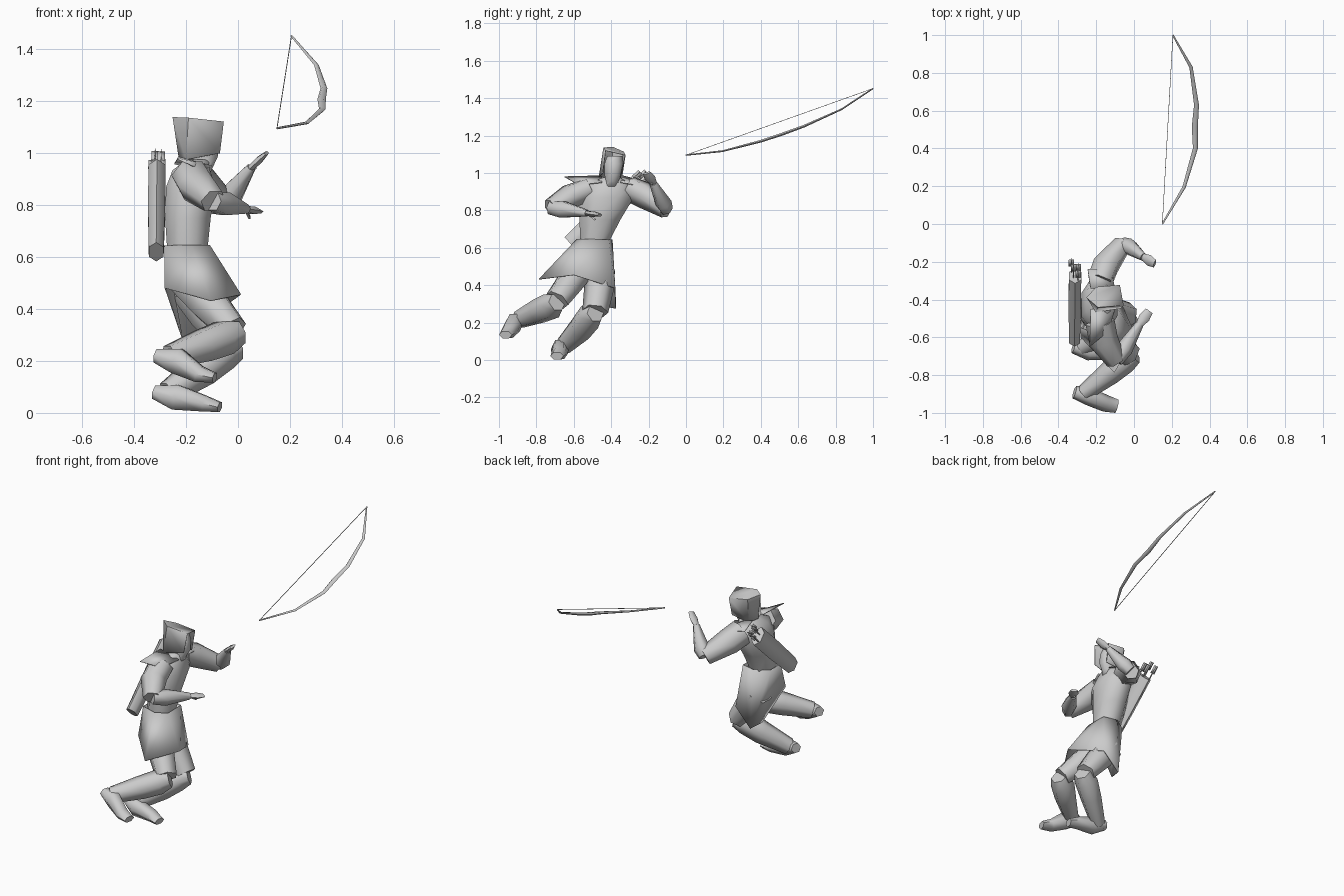
import bpy, bmesh, math
from mathutils import Vector

if "Cube" in bpy.data.objects:
    bpy.data.objects.remove(bpy.data.objects["Cube"])


def finish(name, bm, angle=70, thick=0.0):
    bmesh.ops.recalc_face_normals(bm, faces=bm.faces)
    me = bpy.data.meshes.new(name)
    bm.to_mesh(me)
    bm.free()
    ob = bpy.data.objects.new(name, me)
    bpy.context.collection.objects.link(ob)
    if thick:
        m = ob.modifiers.new("thickness", 'SOLIDIFY')
        m.thickness = thick
        m.offset = 0
    bpy.ops.object.select_all(action='DESELECT')
    bpy.context.view_layer.objects.active = ob
    ob.select_set(True)
    bpy.ops.object.shade_smooth_by_angle(angle=math.radians(angle))
    return ob


def skin(name, rings, caps=True, thick=0.0):
    """Loft through rings that all have the same point count."""
    bm = bmesh.new()
    vs = [[bm.verts.new(p) for p in r] for r in rings]
    n = len(vs[0])
    for a, b in zip(vs, vs[1:]):
        for i in range(n):
            j = (i + 1) % n
            bm.faces.new((a[i], a[j], b[j], b[i]))
    if caps:
        bm.faces.new(vs[0])
        bm.faces.new(vs[-1])
    return finish(name, bm, thick=thick)


def tube(name, path, ref=(0, 0, 1), sides=6):
    """path: (x, y, z, radius along ref, radius across)."""
    pts = [Vector(p[:3]) for p in path]
    rings = []
    for k, p in enumerate(path):
        d0 = (pts[k] - pts[max(k - 1, 0)]).normalized()
        d1 = (pts[min(k + 1, len(pts) - 1)] - pts[k]).normalized()
        t = (d0 + d1).normalized()
        r = Vector(ref)
        u = (r - t * r.dot(t)).normalized()
        v = t.cross(u)
        rings.append([pts[k] + u * p[3] * math.cos(a) + v * p[4] * math.sin(a)
                      for a in (2 * math.pi * (i + .5) / sides for i in range(sides))])
    return skin(name, rings)


def body(name, levels, sides=8):
    """Horizontal rings: (x, y, z, half x, half y)."""
    return skin(name, [[(x + hx * math.cos(a), y + hy * math.sin(a), z)
                        for a in (2 * math.pi * (i + .5) / sides for i in range(sides))]
                       for x, y, z, hx, hy in levels])


def panel(name, points, faces, thick=0.005):
    bm = bmesh.new()
    vs = [bm.verts.new(p) for p in points]
    for f in faces:
        bm.faces.new([vs[i] for i in f])
    return finish(name, bm, 50, thick)


# torso
body("torso", [(-.195, -.50, .52, .06, .065), (-.195, -.487, .64, .085, .086),
               (-.193, -.46, .75, .095, .118), (-.182, -.425, .87, .103, .158),
               (-.18, -.41, .935, .078, .138), (-.155, -.40, .975, .045, .05)])

# tunic skirt: flared front, side corner blown outwards, long tail at the back
waist = [(-.113, -.415, .645), (-.11, -.55, .645), (-.18, -.583, .645),
         (-.28, -.55, .645), (-.283, -.45, .645), (-.2, -.395, .645)]
hem = [(-.085, -.38, .385), (.01, -.60, .455), (-.105, -.785, .432),
       (-.28, -.60, .48), (-.215, -.46, .29), (-.19, -.375, .275)]
skin("tunic_skirt", [waist, hem], caps=False, thick=.005)

# shoulder cape flaps
panel("right_shoulder_flap", [(-.10, -.45, .95), (-.23, -.45, .985), (-.235, -.65, .98), (-.14, -.57, .935)],
      [(0, 1, 2), (0, 2, 3)])
panel("left_shoulder_flap", [(-.10, -.35, .95), (-.23, -.34, .985), (-.245, -.24, .96), (-.12, -.24, .93)],
      [(0, 1, 2), (0, 2, 3)])

# head and neck
body("head", [(-.15, -.40, .92, .045, .05), (-.125, -.395, .955, .035, .035),
              (-.13, -.39, .99, .058, .05), (-.135, -.385, 1.05, .065, .055),
              (-.14, -.38, 1.09, .055, .045)])

# hood: open at the face, flaring to a flat crown
panel("hood", [(-.07, -.445, 1.00), (-.20, -.465, .975), (-.225, -.40, .975), (-.20, -.345, .965), (-.08, -.35, .98),
               (-.055, -.43, 1.12), (-.19, -.44, 1.135), (-.25, -.39, 1.138), (-.20, -.335, 1.113), (-.075, -.325, 1.095)],
      [(0, 1, 6, 5), (1, 2, 7, 6), (2, 3, 8, 7), (3, 4, 9, 8), (5, 6, 7, 8, 9)])

# arms: upper arm with wide sleeve, narrow forearm, flat hand
arms = {
    "right": [(-.18, -.52, .915), (-.16, -.62, .875), (-.095, -.725, .815), (-.05, -.66, .805), (.03, -.53, .785), (.08, -.46, .775)],
    "left": [(-.18, -.30, .915), (-.15, -.22, .88), (-.06, -.105, .805), (-.025, -.12, .84), (.05, -.175, .945), (.11, -.21, 1.0)],
}
for side, p in arms.items():
    up = (0, 0, 1) if side == "right" else (-1, 0, 1)
    tube(side + "_upper_arm", [p[0] + (.065, .078), p[1] + (.07, .078), p[2] + (.048, .055)], up)
    tube(side + "_forearm", [p[2] + (.04, .036), p[3] + (.05, .045), p[4] + (.02, .022)], up)
    tube(side + "_hand", [p[4] + (.014, .02), tuple((a + b) / 2 for a, b in zip(p[4], p[5])) + (.016, .03),
                          p[5] + (.008, .022)], up)
    base = Vector(p[4])
    tip = base + (Vector(p[5]) - base) * .5 + Vector((-.01, .01, -.03))
    tube(side + "_thumb", [tuple(base) + (.009, .009), tuple(tip) + (.006, .006)], (1, 0, 0), 4)

# bent legs: hip, mid thigh, knee, calf, heel, toe
legs = {
    "right": [(-.19, -.545, .51), (-.11, -.615, .42), (-.02, -.69, .32), (-.13, -.79, .26), (-.265, -.895, .215), (-.09, -.965, .135)],
    "left": [(-.19, -.46, .48), (-.12, -.465, .38), (-.03, -.485, .26), (-.14, -.565, .165), (-.27, -.655, .075), (-.07, -.69, .022)],
}
for side, (hip, mid, knee, calf, heel, toe) in legs.items():
    tube(side + "_thigh", [hip + (.085, .08), mid + (.08, .08), knee + (.06, .07)], (1, 0, 1))
    tube(side + "_boot_shaft", [(knee[0] + .025, knee[1], knee[2] - .01, .05, .05),
                                (knee[0] - .03, knee[1] - .03, knee[2] - .03, .074, .072),
                                calf + (.07, .064), heel + (.05, .044)])
    tube(side + "_boot_foot", [(heel[0] - .05, heel[1] + .005, heel[2] + .005, .03, .035),
                               (heel[0] + .03, heel[1] - .02, heel[2] - .015, .056, .047),
                               (toe[0] - .06, toe[1] + .015, toe[2] + .014, .036, .045),
                               toe + (.022, .036)])

# quiver across the back, with arrows
q0, q1 = Vector((-.315, -.615, .62)), Vector((-.312, -.275, .935))
tube("quiver", [tuple(q0) + (.033, .05), tuple(q0.lerp(q1, .5)) + (.038, .058), tuple(q1) + (.038, .058)], (1, 0, 0))
d = (q1 - q0).normalized()
side_dir = Vector((1, 0, 0)).cross(d)
for i, (dx, ds, length) in enumerate([(-.02, -.03, .09), (.018, -.012, .075), (-.008, .012, .095), (.016, .032, .07)]):
    a = q1 + Vector((dx, 0, 0)) + side_dir * ds - d * .05
    b = a + d * (length + .05)
    tube("arrow_shaft_%d" % i, [tuple(a) + (.004, .004), tuple(b) + (.004, .004)], (1, 0, 0), 4)
    for k, w in enumerate((Vector((1, 0, 0)), side_dir)):
        panel("arrow_feather_%d_%d" % (i, k),
              [b - d * .05 + w * .014, b + w * .014, b - w * .014, b - d * .05 - w * .014], [(0, 1, 2, 3)], .002)

# floating bow and its string
tube("bow", [(.15, 0, 1.096, .004, .004), (.265, .195, 1.117, .005, .009), (.325, .40, 1.17, .008, .013),
             (.322, .515, 1.208, .009, .016), (.331, .63, 1.25, .008, .013), (.302, .83, 1.34, .005, .009),
             (.206, 1.0, 1.452, .004, .004)], (0, -.33, .94), 6)
tube("bow_string", [(.15, 0, 1.096, .002, .002), (.206, 1.0, 1.452, .002, .002)], (0, 0, 1), 4)
